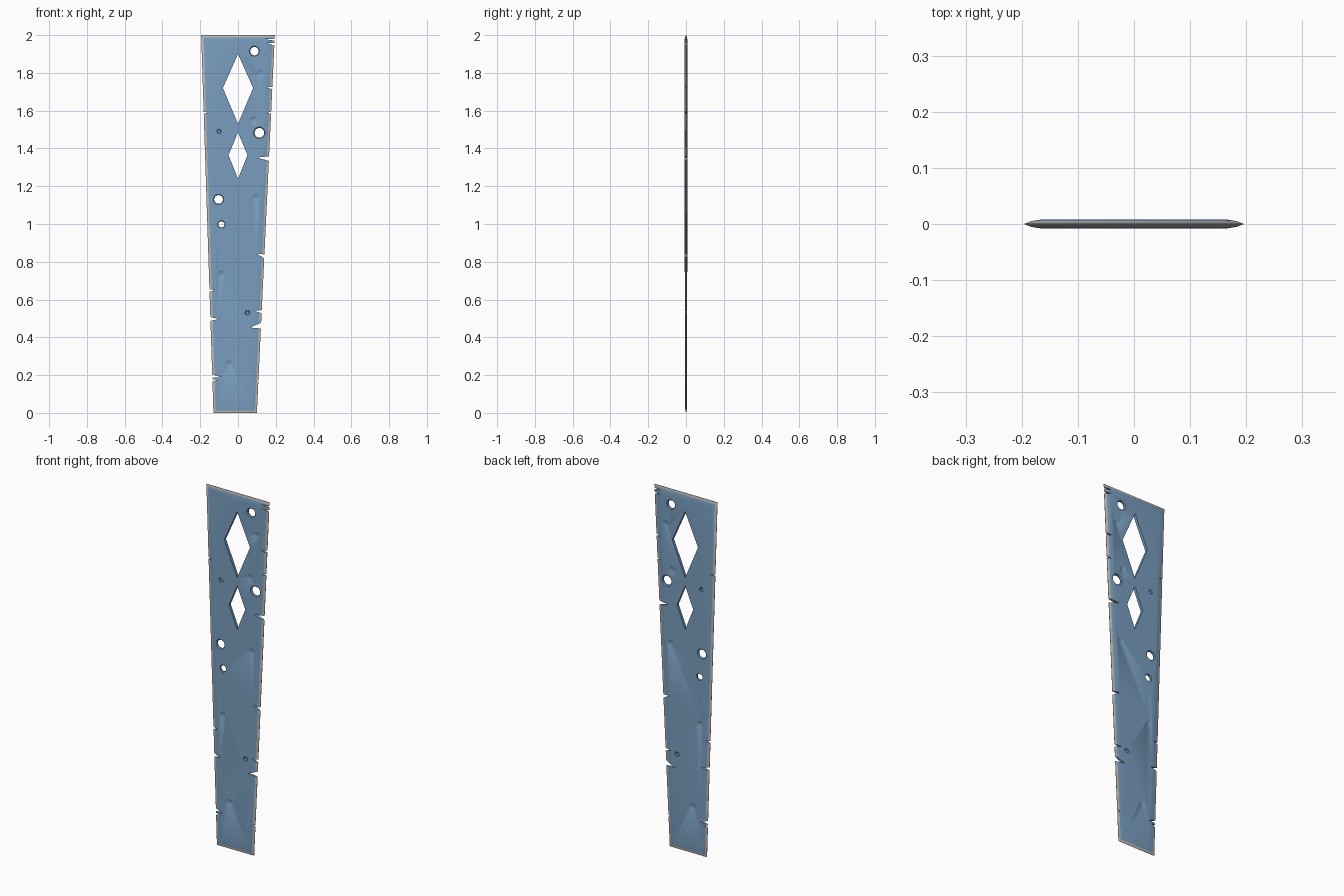
import bpy, bmesh, math

if "Cube" in bpy.data.objects:
    bpy.data.objects.remove(bpy.data.objects["Cube"])

def material(name, rgb):
    m = bpy.data.materials.new(name)
    m.diffuse_color = (*rgb, 1)
    m.use_nodes = True
    m.node_tree.nodes["Principled BSDF"].inputs["Base Color"].default_value = m.diffuse_color
    return m

MATS = [material("blue_steel", (0.19, 0.34, 0.52)),
        material("ground_edge_grey", (0.50, 0.48, 0.45))]
BLUE, GREY = 0, 1

def half_thickness(z):
    return 0.0055 + 0.0015 * z

def left(z):
    return -0.13 - 0.0325 * z

def right(z):
    return 0.10 + 0.0475 * z

def loft(bm, rings, mat_of):
    """Closed solid through rings of equal point counts."""
    vs = [[bm.verts.new(p) for p in r] for r in rings]
    faces = [bm.faces.new(vs[0]), bm.faces.new(vs[-1])]
    n = len(vs[0])
    for k in range(len(vs) - 1):
        for i in range(n):
            j = (i + 1) % n
            f = bm.faces.new((vs[k][i], vs[k][j], vs[k + 1][j], vs[k + 1][i]))
            f.material_index = mat_of(k)
            faces.append(f)
    for f in faces[:2]:
        f.material_index = mat_of(-1)
    bmesh.ops.recalc_face_normals(bm, faces=faces)

def make_object(name, bm):
    me = bpy.data.meshes.new(name)
    bm.to_mesh(me)
    bm.free()
    for m in MATS:
        me.materials.append(m)
    ob = bpy.data.objects.new(name, me)
    bpy.context.collection.objects.link(ob)
    return ob

# Tapered plate, bevelled to a thin grey edge all round
def plate_ring(inset, frac):
    pts = []
    for x_of, s, z in ((left, 1, inset), (right, -1, inset),
                       (right, -1, 2 - inset), (left, 1, 2 - inset)):
        pts.append((x_of(z) + s * inset, frac * half_thickness(z), z))
    return pts

bm = bmesh.new()
loft(bm, [plate_ring(0.032, -1), plate_ring(0.012, -0.62), plate_ring(0, -0.08),
          plate_ring(0, 0.08), plate_ring(0.012, 0.62), plate_ring(0.032, 1)],
     lambda k: GREY if k in (1, 2, 3) else BLUE)
plate = make_object("blade_plate", bm)

# All cut-outs gathered in one cutter
bm = bmesh.new()

def prism(points, mat):
    loft(bm, [[(x, y, z) for x, z in points] for y in (-0.03, 0.03)], lambda k: mat)

def drill(x, z, profile, sides=14):
    loft(bm, [[(x + r * math.cos(2 * math.pi * i / sides), y,
                z + r * math.sin(2 * math.pi * i / sides)) for i in range(sides)]
              for y, r in profile], lambda k: BLUE)

# Diamond windows: centre z, half width, top, bottom
for zc, w, top, bot in ((1.72, 0.08, 1.90, 1.53), (1.365, 0.05, 1.485, 1.24)):
    prism([(0, bot), (w, zc), (0, top), (-w, zc)], BLUE)

# Edge nicks: z at edge, half width, tip x, tip z
for z, w, tx, tz in ((1.975, 0.006, 0.145, 1.978), (1.95, 0.008, 0.155, 1.957),
                     (1.72, 0.008, 0.148, 1.722), (1.59, 0.007, 0.15, 1.588),
                     (1.345, 0.014, 0.10, 1.352), (0.825, 0.012, 0.095, 0.845),
                     (0.535, 0.010, 0.085, 0.54), (0.463, 0.017, 0.062, 0.452),
                     (0.165, 0.008, 0.092, 0.172)):
    prism([(tx, tz), (right(z) + 0.01, z - w), (right(z) + 0.01, z + w)], GREY)
for z, w, tx, tz in ((1.59, 0.007, -0.155, 1.588), (0.648, 0.009, -0.122, 0.65),
                     (0.497, 0.012, -0.10, 0.497), (0.197, 0.010, -0.088, 0.188),
                     (0.170, 0.008, -0.108, 0.176)):
    prism([(tx, tz), (left(z) - 0.01, z - w), (left(z) - 0.01, z + w)], GREY)

# Round holes, slightly countersunk from both faces
for x, z, r in ((0.087, 1.915, 0.027), (0.113, 1.483, 0.031),
                (-0.103, 1.13, 0.028), (-0.088, 0.998, 0.020)):
    h = half_thickness(z)
    drill(x, z, [(-0.03, r), (-h, r), (-0.4 * h, 0.83 * r),
                 (0.4 * h, 0.83 * r), (h, r), (0.03, r)])

# Shallow dents on both faces
for x, z, r in ((0.118, 1.80, 0.018), (0.08, 1.552, 0.018), (0.093, 1.14, 0.018),
                (-0.047, 0.26, 0.019), (-0.09, 0.735, 0.018),
                (-0.10, 1.49, 0.012), (0.05, 0.53, 0.013)):
    h = half_thickness(z)
    for s in (-1, 1):
        drill(x, z, [(s * (h - 0.003), 0.7 * r), (s * h, r), (s * 0.03, r)])

cutter = make_object("cutter", bm)
cutter.hide_render = True

mod = plate.modifiers.new("cutouts", 'BOOLEAN')
mod.operation = 'DIFFERENCE'
mod.solver = 'EXACT'
mod.object = cutter
mod.material_mode = 'INDEX'
bpy.context.view_layer.objects.active = plate
plate.select_set(True)
bpy.ops.object.modifier_apply(modifier=mod.name)
bpy.data.objects.remove(cutter)
bpy.ops.object.shade_smooth_by_angle(angle=math.radians(30))
